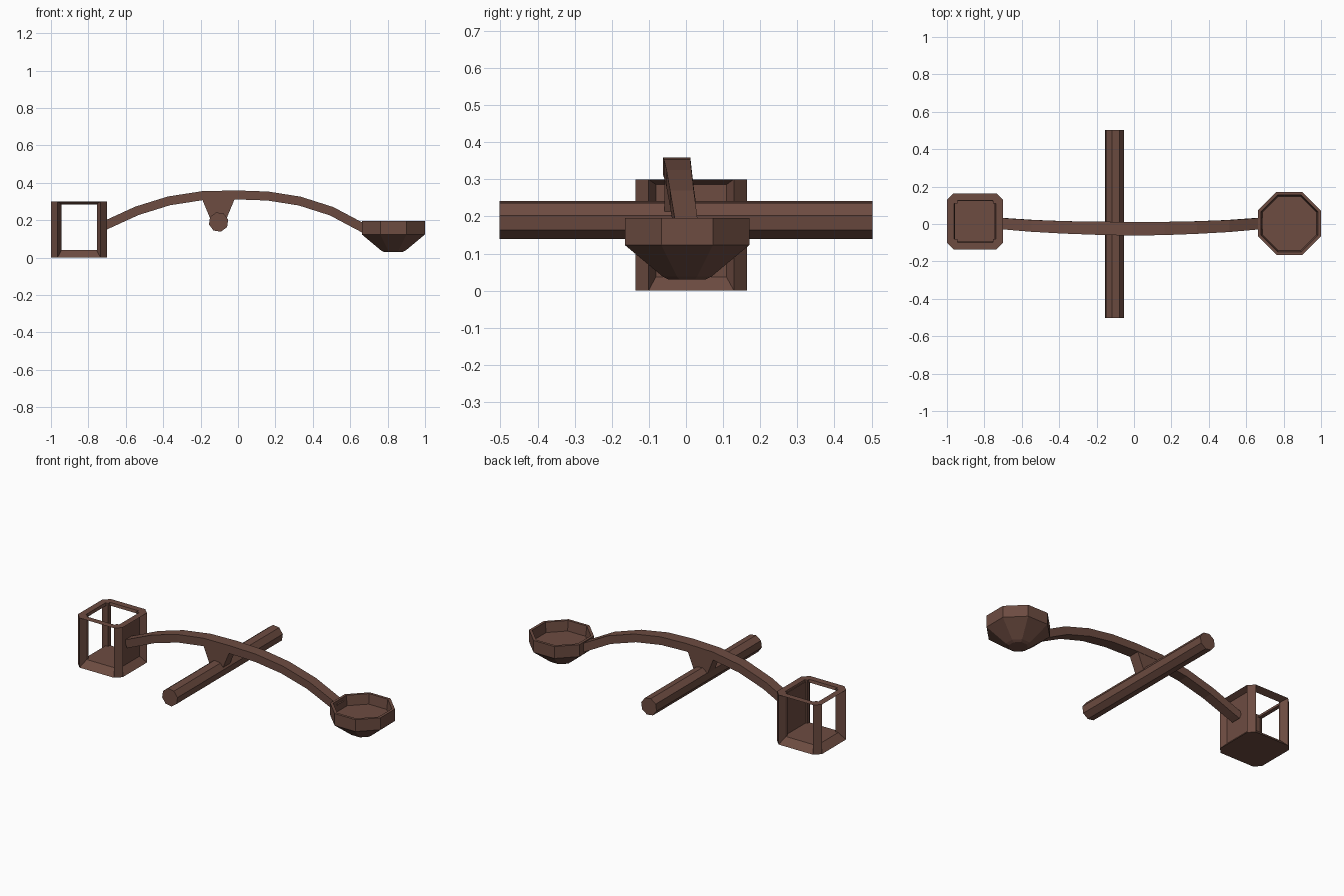
import bpy, bmesh, math

if "Cube" in bpy.data.objects:
    bpy.data.objects.remove(bpy.data.objects["Cube"])

brown = bpy.data.materials.new("dark_brown_wood")
brown.diffuse_color = (0.153, 0.072, 0.053, 1)
brown.use_nodes = True
brown.node_tree.nodes["Principled BSDF"].inputs["Base Color"].default_value = brown.diffuse_color


def loft(name, rings, cap=True, loop=False):
    """Skin equal-length rings of points; cap the ends or join them in a loop."""
    bm = bmesh.new()
    vs = [[bm.verts.new(p) for p in r] for r in rings]
    n = len(rings[0])
    pairs = list(zip(vs, vs[1:])) + ([(vs[-1], vs[0])] if loop else [])
    for a, b in pairs:
        for i in range(n):
            j = (i + 1) % n
            bm.faces.new((a[i], a[j], b[j], b[i]))
    if cap and not loop:
        bm.faces.new(vs[0][::-1])
        bm.faces.new(vs[-1])
    bmesh.ops.recalc_face_normals(bm, faces=bm.faces)
    me = bpy.data.meshes.new(name)
    bm.to_mesh(me)
    bm.free()
    me.materials.append(brown)
    ob = bpy.data.objects.new(name, me)
    bpy.context.collection.objects.link(ob)
    return ob


def box(name, x0, x1, y0, y1, z0, z1):
    return loft(name, [[(x0, y0, z), (x1, y0, z), (x1, y1, z), (x0, y1, z)] for z in (z0, z1)])


# cage: open-topped box with three open sides and one solid side
CX, CY, H = -0.85, 0.014, 0.15


def cage_ring(inset, z, c):
    h = H - inset
    pts = [(h, c - h), (h, h - c), (h - c, h), (c - h, h),
           (-h, h - c), (-h, c - h), (c - h, -h), (h - c, -h)]
    return [(CX + x, CY + y, z) for x, y in pts]


loft("cage_floor", [cage_ring(0, 0, 0.035), cage_ring(0.038, 0.04, 0.015)])
loft("cage_top_rim", [cage_ring(0, 0.3, 0.035), cage_ring(0.038, 0.3, 0.015),
                      cage_ring(0.042, 0.283, 0.015)], loop=True)
post = [(0, .035), (.035, 0), (.055, .035), (.055, .055), (.035, .055)]
for sx in (-1, 1):
    for sy in (-1, 1):
        loft("cage_post", [[(CX + sx * (H - u), CY + sy * (H - v), z) for u, v in post]
                           for z in (0.0, 0.3)])
box("cage_side_panel", -0.745, -0.735, CY - 0.1, CY + 0.1, 0.03, 0.29)

# bowed arm: centre line (x, y, z) swept with a rectangular section
path = [(-.735, .005, .162), (-.7, .002, .177), (-.54, -.01, .25), (-.37, -.018, .303),
        (-.19, -.023, .331), (-.01, -.025, .335), (.16, -.024, .329), (.33, -.019, .302),
        (.5, -.011, .248), (.675, .003, .155)]
rings = []
for i, (x, y, z) in enumerate(path):
    a, b = path[max(i - 1, 0)], path[min(i + 1, len(path) - 1)]
    t = math.atan2(b[2] - a[2], b[0] - a[0])
    w = 0.037 - 0.007 * abs(x) / 0.7
    nx, nz = -math.sin(t) * 0.024, math.cos(t) * 0.024
    rings.append([(x + s * nx, y + k * w, z + s * nz)
                  for s, k in ((-1, -1), (-1, 1), (1, 1), (1, -1))])
loft("arm", rings)

# wedge bracket under the arm
loft("arm_bracket", [[(x, y, z) for x, z in
                      ((-.195, .32), (-.015, .32), (-.065, .2), (-.145, .2))]
                     for y in (-.058, .01)])

# axle
loft("axle", [[(-.104 + .053 * math.cos(math.radians(45 * i + 14)), y,
                .19 + .053 * math.sin(math.radians(45 * i + 14))) for i in range(8)]
              for y in (-.503, .503)])


# eight-sided cup, hollow on top
def oct_ring(r, z):
    k = r / math.cos(math.pi / 8)
    return [(.831 + k * math.cos(math.pi / 8 + i * math.pi / 4),
             .003 + k * math.sin(math.pi / 8 + i * math.pi / 4), z) for i in range(8)]


loft("cup", [oct_ring(.05, .03), oct_ring(.066, .038), oct_ring(.168, .123),
             oct_ring(.168, .195), oct_ring(.152, .195), oct_ring(.145, .135)])
